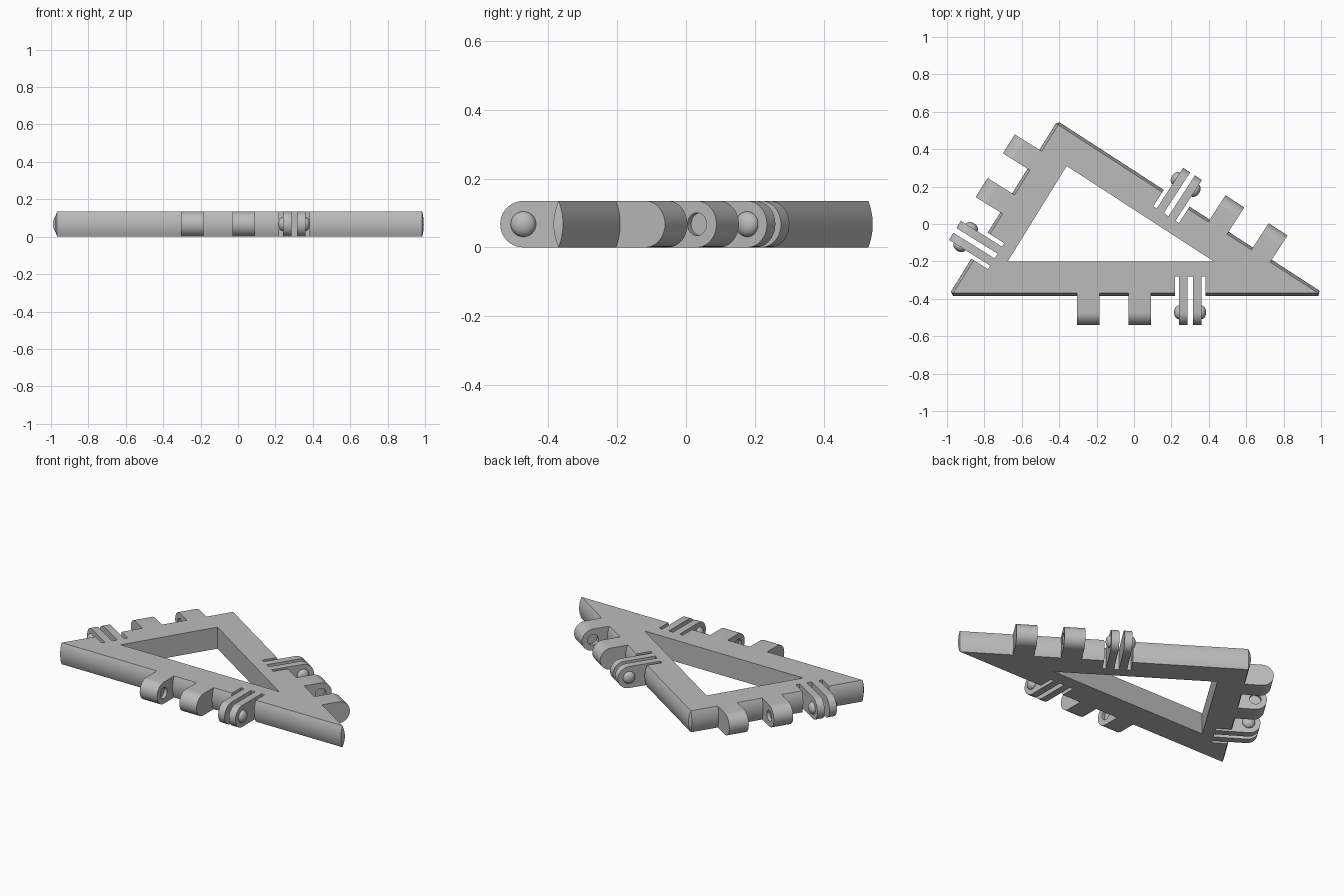
import bpy, bmesh, math
from mathutils import Matrix, Vector

if "Cube" in bpy.data.objects:
    bpy.data.objects.remove(bpy.data.objects["Cube"], do_unlink=True)

H = 0.135                 # plate thickness
BULGE = 0.015             # outward curve of the rim
REACH = 0.17              # hinge tab length
R = H / 2
RIGHT, LEFT, APEX = Vector((-0.967, -0.37, 0)), Vector((0.985, -0.37, 0)), Vector((-0.405, 0.53, 0))
HOLE = [(-0.675, -0.2), (0.427, -0.2), (-0.36, 0.31)]
# each side, clockwise from above: name, start, end, distance to its hinge
SIDES = [("front", LEFT, RIGHT, 0.625), ("right", RIGHT, APEX, 0.23), ("back", APEX, LEFT, 0.685)]

grey = bpy.data.materials.new("plain_grey")
grey.use_nodes = True
grey.diffuse_color = (0.5, 0.5, 0.5, 1)
grey.node_tree.nodes["Principled BSDF"].inputs["Base Color"].default_value = grey.diffuse_color


def make(name, bm, matrix=Matrix()):
    bmesh.ops.recalc_face_normals(bm, faces=bm.faces)
    mesh = bpy.data.meshes.new(name)
    bm.to_mesh(mesh)
    bm.free()
    mesh.materials.append(grey)
    ob = bpy.data.objects.new(name, mesh)
    ob.matrix_world = matrix
    bpy.context.collection.objects.link(ob)
    return ob


def prism(bm, points, offset):
    """Closed solid from a flat outline moved along offset."""
    face = bm.faces.new([bm.verts.new(p) for p in points])
    new = bmesh.ops.extrude_face_region(bm, geom=[face], use_keep_orig=True)["geom"]
    bmesh.ops.translate(bm, vec=offset, verts=[v for v in new if isinstance(v, bmesh.types.BMVert)])


def cut(ob, cutter):
    cutter.hide_render = True
    mod = ob.modifiers.new("cut", "BOOLEAN")
    mod.object, mod.solver = cutter, "EXACT"
    bpy.context.view_layer.update()
    result = bpy.data.meshes.new_from_object(ob.evaluated_get(bpy.context.evaluated_depsgraph_get()))
    ob.modifiers.clear()
    ob.data = result
    bpy.data.objects.remove(cutter, do_unlink=True)


def side_frame(start, end):
    """Axes of a side: along it, outward, up."""
    u = (end - start).normalized()
    n = Vector((-u.y, u.x, 0))
    return Matrix((u, n, (0, 0, 1))).transposed().to_4x4(), n


def tab(name, x, width, matrix):
    """Hinge tab with a half-round end."""
    bm = bmesh.new()
    arc = [math.pi * i / 20 - math.pi / 2 for i in range(21)]
    outline = [(x, 0, 0)] + [(x, REACH - R + R * math.cos(a), R + R * math.sin(a)) for a in arc] + [(x, 0, H)]
    prism(bm, outline, (width, 0, 0))
    return make(name, bm, matrix)


def pin(x):
    return Matrix.Translation((x, REACH - R, R)) @ Matrix.Rotation(math.pi / 2, 4, "Y")


parts = []

# triangular plate with outward-curved rim
bm = bmesh.new()
steps = 12
for name, start, end, at in SIDES:
    n = side_frame(start, end)[1]
    for i in range(steps + 1):
        t = 2 * i / steps - 1
        for p in (start, end):
            bm.verts.new(p + n * BULGE * (1 - t * t) + Vector((0, 0, H * i / steps)))
bmesh.ops.remove_doubles(bm, verts=bm.verts, dist=0.0001)
bmesh.ops.convex_hull(bm, input=bm.verts)
bmesh.ops.dissolve_limit(bm, angle_limit=0.01, verts=bm.verts, edges=bm.edges)
plate = make("triangle_plate", bm)
parts.append(plate)

# central opening and clearance slots beside the fork prongs
bm = bmesh.new()
prism(bm, [(x, y, -0.1) for x, y in HOLE], (0, 0, 0.4))
for name, start, end, at in SIDES:
    axes = Matrix.Translation(start) @ side_frame(start, end)[0]
    for x, w in ((-0.022, 0.022), (0.045, 0.03), (0.12, 0.022)):
        box = [(at + x, -0.09, -0.1), (at + x + w, -0.09, -0.1),
               (at + x + w, 0.06, -0.1), (at + x, 0.06, -0.1)]
        prism(bm, [axes @ Vector(p) for p in box], (0, 0, 0.4))
cut(plate, make("plate_cutter", bm))

for name, start, end, at in SIDES:
    axes = Matrix.Translation(start) @ side_frame(start, end)[0] @ Matrix.Translation((at, 0, 0))
    # fork of two prongs with domed pins on the outer faces
    for i, (x, face) in enumerate(((0, 0), (0.075, 0.12))):
        parts.append(tab(f"{name}_fork_prong_{i + 1}", x, 0.045, axes))
        bm = bmesh.new()
        bmesh.ops.create_uvsphere(bm, u_segments=32, v_segments=16, radius=0.037)
        bmesh.ops.scale(bm, vec=(1, 1, 0.7), verts=bm.verts)
        parts.append(make(f"{name}_pin_dome_{i + 1}", bm, axes @ pin(face)))
    # two knuckles with sockets facing each other
    for i, (x, face) in enumerate(((0.27, 0.39), (0.545, 0.545))):
        knuckle = tab(f"{name}_knuckle_{i + 1}", x, 0.12, axes)
        bm = bmesh.new()
        bmesh.ops.create_cone(bm, cap_ends=True, segments=32, radius1=0.033, radius2=0.033, depth=0.04)
        cut(knuckle, make("socket_cutter", bm, axes @ pin(face)))
        parts.append(knuckle)

bpy.ops.object.select_all(action="DESELECT")
for ob in parts:
    ob.select_set(True)
bpy.context.view_layer.objects.active = plate
bpy.ops.object.shade_smooth_by_angle(angle=math.radians(25))
